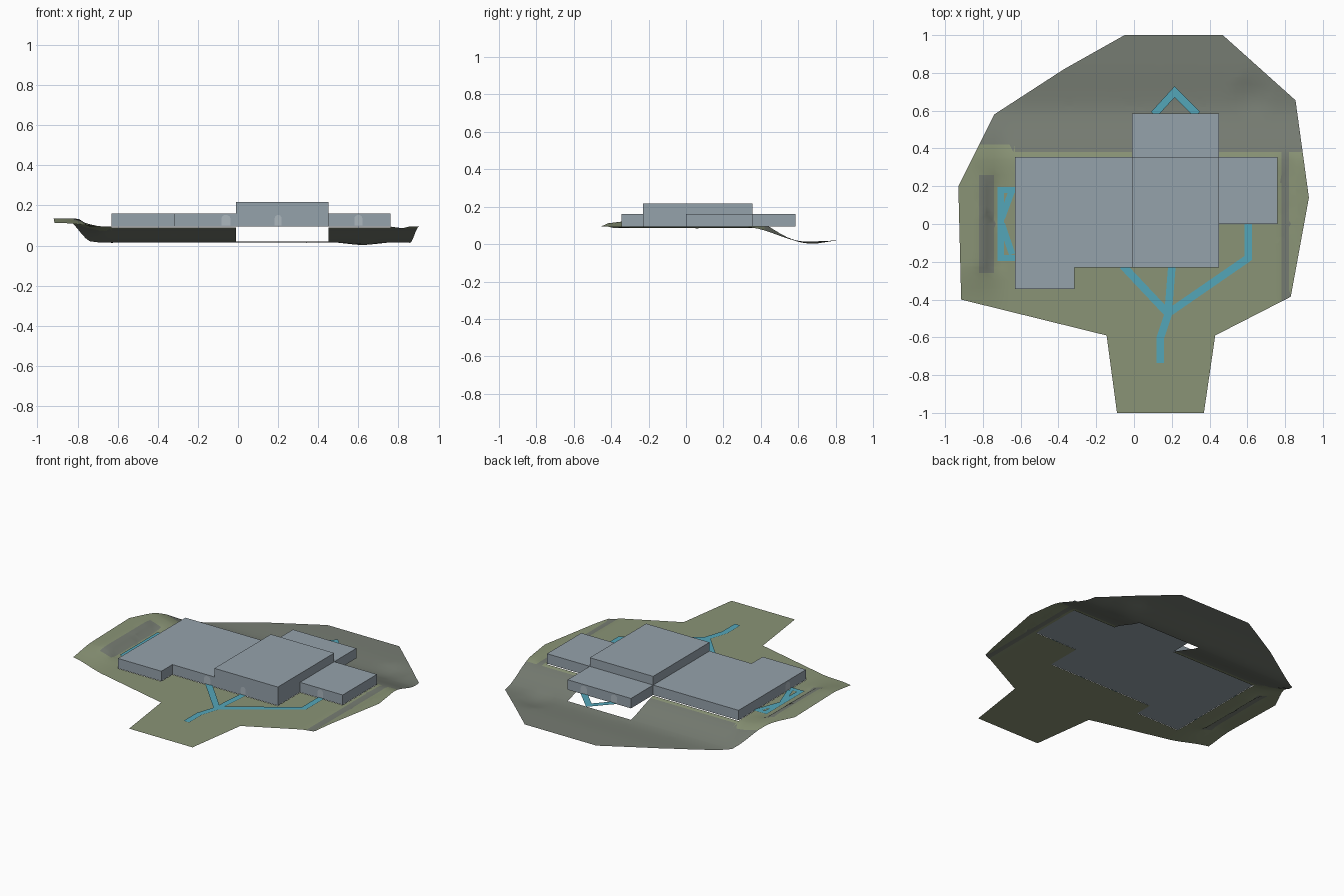
import bpy, bmesh, math
from mathutils import Vector

if "Cube" in bpy.data.objects:
    bpy.data.objects.remove(bpy.data.objects["Cube"])


def material(name, srgb):
    m = bpy.data.materials.new(name)
    lin = [((c / 255 + 0.055) / 1.055) ** 2.4 for c in srgb]
    m.diffuse_color = (*lin, 1)
    m.use_nodes = True
    m.node_tree.nodes["Principled BSDF"].inputs["Base Color"].default_value = m.diffuse_color
    return m


GRASS = material("grass green", (138, 148, 118))
ROCK = material("slope grey", (118, 124, 114))
WALL = material("building blue grey", (149, 162, 171))
PATH = material("path teal", (84, 166, 185))
DOOR = material("door pale grey", (172, 183, 190))


def add(name, bm, *mats):
    me = bpy.data.meshes.new(name)
    bm.to_mesh(me)
    bm.free()
    for m in mats:
        me.materials.append(m)
    ob = bpy.data.objects.new(name, me)
    bpy.context.collection.objects.link(ob)
    return ob


def prism(name, outline, z0, z1, mat):
    bm = bmesh.new()
    f = bm.faces.new([bm.verts.new((x, y, z0)) for x, y in outline])
    top = bmesh.ops.extrude_face_region(bm, geom=[f])["geom"]
    for v in top:
        if isinstance(v, bmesh.types.BMVert):
            v.co.z = z1
    bmesh.ops.recalc_face_normals(bm, faces=bm.faces)
    return add(name, bm, mat)


def rect(x0, x1, y0, y1):
    return [(x0, y0), (x1, y0), (x1, y1), (x0, y1)]


# Building blocks
FLOOR, LOW, HIGH = 0.095, 0.16, 0.217
prism("west_wing", [(-0.63, -0.345), (-0.315, -0.345), (-0.315, -0.23),
                    (-0.01, -0.23), (-0.01, 0.355), (-0.63, 0.355)], FLOOR, LOW, WALL)
prism("main_hall", rect(-0.01, 0.45, -0.23, 0.355), FLOOR, HIGH, WALL)
prism("back_wing", rect(-0.01, 0.45, 0.355, 0.585), FLOOR, LOW, WALL)
prism("east_wing", rect(0.45, 0.76, 0, 0.355), FLOOR, LOW, WALL)

# Doors: thin arched plates on the walls
def door(name, x, y, outward, w=0.045):
    n = Vector((*outward, 0))
    side = Vector((-n.y, n.x, 0))
    r = w / 2
    prof = [(-r, 0.1), (r, 0.1)] + [
        (r * math.cos(a), 0.135 + 0.018 * math.sin(a))
        for a in (i * math.pi / 6 for i in range(7))]
    bm = bmesh.new()
    base = Vector((x, y, 0)) + n * 0.003
    bm.faces.new([bm.verts.new(base + side * s + Vector((0, 0, z))) for s, z in prof])
    add(name, bm, DOOR)


door("front_door_west", -0.06, -0.23, (0, -1))
door("front_door_main", 0.2, -0.23, (0, -1), 0.035)
door("front_door_east", 0.6, 0, (0, -1), 0.04)
door("back_door_a", 0.11, 0.585, (0, 1))
door("back_door_b", 0.33, 0.585, (0, 1))
door("side_door", -0.63, -0.15, (-1, 0))


# Footpaths: mitred flat strips
def strip(bm, pts, w=0.04, z=0.1):
    pts = [Vector(p) for p in pts]
    rows = []
    for i, p in enumerate(pts):
        a = (p - pts[i - 1]).normalized() if i else (pts[1] - p).normalized()
        b = (pts[i + 1] - p).normalized() if i < len(pts) - 1 else a
        t = (a + b).normalized()
        n = Vector((-t.y, t.x)) * (w / 2 / max(0.5, t.dot(a)))
        rows.append([bm.verts.new((q.x, q.y, z)) for q in (p - n, p + n)])
    for (a, b), (c, d) in zip(rows, rows[1:]):
        bm.faces.new((a, c, d, b))


PATHS = {
    "front_path": [[(0.14, -0.735), (0.14, -0.6), (0.18, -0.48), (0.2, -0.23)],
                   [(0.185, -0.48), (-0.06, -0.22)],
                   [(0.17, -0.48), (0.605, -0.18), (0.605, 0)]],
    "back_path": [[(0.105, 0.58), (0.215, 0.7), (0.335, 0.58)]],
    "side_patio": [[(-0.63, 0.18), (-0.705, 0.18), (-0.705, -0.18), (-0.63, -0.18)],
                   [(-0.70, 0.03), (-0.645, 0.18)],
                   [(-0.70, 0.0), (-0.645, -0.16)]],
}
for name, lines in PATHS.items():
    bm = bmesh.new()
    for line in lines:
        strip(bm, line, 0.034 if name == "side_patio" else 0.04)
    bmesh.ops.recalc_face_normals(bm, faces=bm.faces)
    for f in bm.faces:
        if f.normal.z < 0:
            f.normal_flip()
    add(name, bm, PATH)


# Ground sheet: outline cut into a grid, open under the building, then raised
def ease(t):
    t = min(1, max(0, t))
    return t * t * (3 - 2 * t)


def height(x, y):
    z = 0.094 - 0.08 * ease((y - 0.31) / 0.33) + 0.006 * ease((y - 0.65) / 0.2)
    # west bank, steeper beside the patio
    steep = ease((-0.735 - x) / 0.07)
    gentle = ease((-0.66 - x) / 0.22)
    pit = 1 - ease((abs(y) - 0.2) / 0.08)
    fade = 1 - ease((y - 0.4) / 0.22)
    fade *= 1 - 0.6 * ease((-y - 0.2) / 0.25)
    z += 0.042 * (steep * pit + gentle * (1 - pit)) * fade
    # shallow ditch on the east side and hollow at the back
    z -= 0.01 * max(0, 1 - abs(x - 0.81) / 0.04) * (1 - ease((y - 0.3) / 0.1))
    z -= 0.014 * max(0, 1 - math.hypot(x - 0.62, y - 0.68) / 0.12)
    return max(0, z)


OUTLINE = [(-0.09, -1), (0.37, -1), (0.43, -0.59), (0.83, -0.385), (0.926, 0.14),
           (0.855, 0.655), (0.47, 1), (-0.05, 1), (-0.37, 0.82), (-0.74, 0.58),
           (-0.93, 0.2), (-0.915, -0.4), (-0.145, -0.59)]
HOLES = [(-0.63, -0.01, -0.23, 0.355), (-0.63, -0.315, -0.345, -0.23),
         (-0.01, 0.45, -0.23, 0.585), (0.45, 0.76, 0, 0.355)]

bm = bmesh.new()
bm.faces.new([bm.verts.new((x, y, 0)) for x, y in OUTLINE])
bmesh.ops.triangulate(bm, faces=bm.faces)
step = 0.04
for axis in (0, 1):
    cuts = {round(-0.98 + i * step, 3) for i in range(50)}
    for h in HOLES:
        cuts |= set(h[2 * axis:2 * axis + 2])
    for c in sorted(cuts):
        p, n = Vector(), Vector()
        p[axis], n[axis] = c, 1
        bmesh.ops.bisect_plane(bm, geom=bm.verts[:] + bm.edges[:] + bm.faces[:],
                               dist=1e-5, plane_co=p, plane_no=n)
inside = []
for f in bm.faces:
    c = f.calc_center_median()
    if any(a < c.x < b and d < c.y < e for a, b, d, e in HOLES):
        inside.append(f)
bmesh.ops.delete(bm, geom=inside, context='FACES')
bmesh.ops.triangulate(bm, faces=bm.faces)
for v in bm.verts:
    v.co.z = height(v.co.x, v.co.y)
for f in bm.faces:
    if f.normal.z < 0:
        f.normal_flip()
    c = f.calc_center_median()
    back = c.y > 0.38 + 0.04 * ease((-0.55 - c.x) / 0.2)
    bank = -0.82 < c.x < -0.735 and abs(c.y) < 0.26
    ditch = 0.775 < c.x < 0.825 and c.y > -0.4
    f.material_index = 1 if back or bank or ditch else 0
    f.smooth = True
bm.normal_update()
for f in bm.faces:
    if f.normal.z < 0:
        f.normal_flip()
add("ground", bm, GRASS, ROCK)
